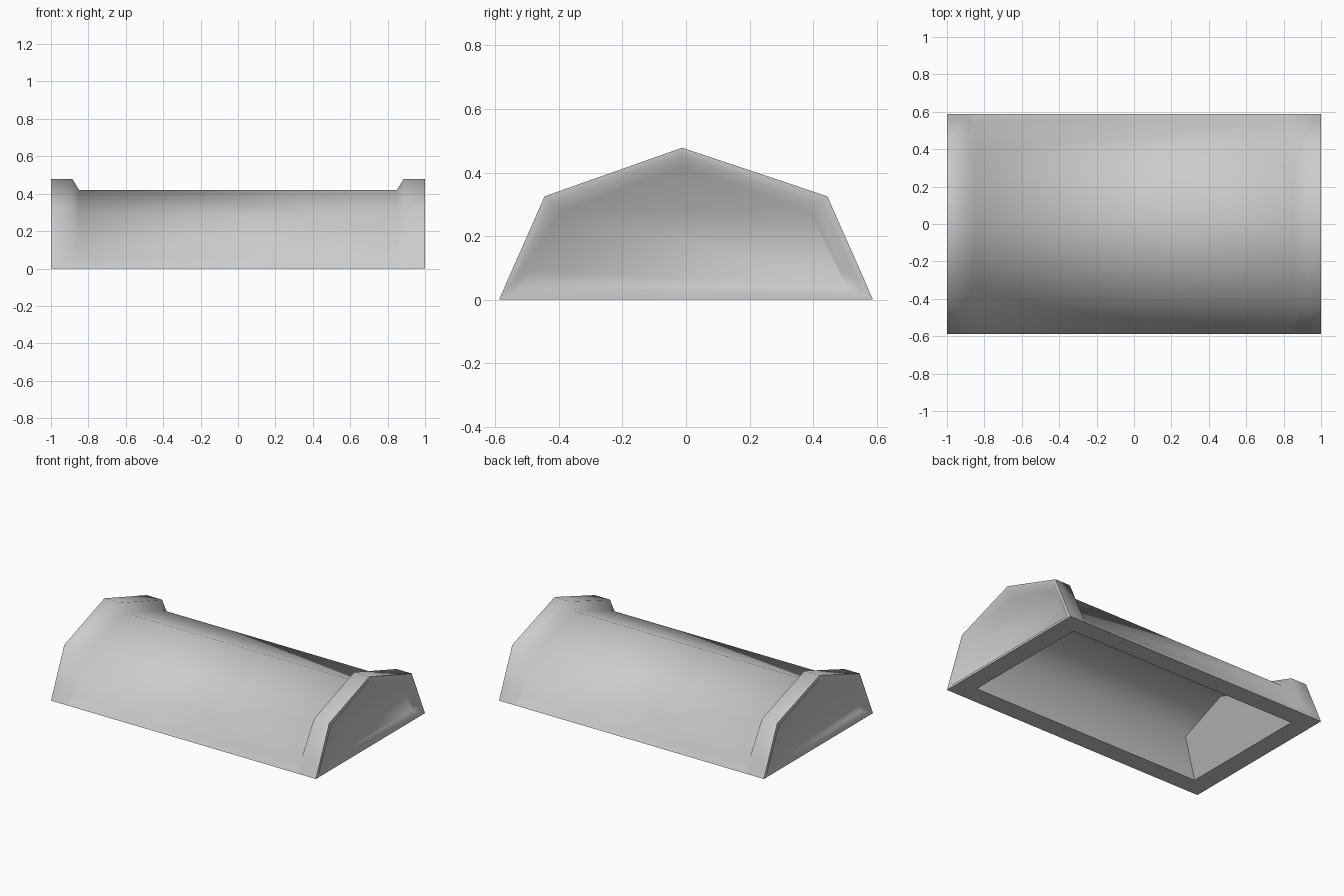
import bpy, bmesh, math

if "Cube" in bpy.data.objects:
    bpy.data.objects.remove(bpy.data.objects["Cube"])

# Half cross-sections (y, z): foot, lower crease, shoulder; plus ridge height
RIDGE_Y = -0.012
def section(foot, crease, shoulder, ridge):
    left = [foot, crease, shoulder]
    return ([(-y, z) for y, z in left] + [(RIDGE_Y, ridge)]
            + [(y, z) for y, z in reversed(left)])

end_band = section((0.588, 0), (0.562, 0.06), (0.445, 0.325), 0.478)
body     = section((0.588, 0), (0.54, 0.06), (0.392, 0.285), 0.42)
rim      = section((0.555, 0.015), (0.536, 0.065), (0.424, 0.303), 0.453)
recess   = section((0.505, 0.042), (0.482, 0.09), (0.39, 0.277), 0.418)

bm = bmesh.new()

def ring(x, pts):
    return [bm.verts.new((x, y, z)) for y, z in pts]

def bridge(a, b, closed=False):
    n = len(a)
    for i in range(n if closed else n - 1):
        j = (i + 1) % n
        bm.faces.new((a[i], a[j], b[j], b[i]))

# Outer shell: flat roof body with a raised band at each end
stations = [(-1, end_band), (-0.885, end_band), (-0.85, body),
            (0.85, body), (0.885, end_band), (1, end_band)]
shell = [ring(x, p) for x, p in stations]
for a, b in zip(shell, shell[1:]):
    bridge(a, b)

# Recessed end panels
for s, outer in ((-1, shell[0]), (1, shell[-1])):
    lip = ring(s, rim)
    floor = ring(s * 0.965, recess)
    bridge(outer, lip, True)
    bridge(lip, floor, True)
    bm.faces.new(floor)

# Hollow underside: opening corners rising to a smaller vault
def cavity_end(s):
    pts = [(0.87, -0.46, 0), (0.73, -0.38, 0.22), (0.70, RIDGE_Y, 0.33),
           (0.73, 0.38, 0.22), (0.87, 0.46, 0)]
    return [bm.verts.new((s * x, y, z)) for x, y, z in pts]

cav_l, cav_r = cavity_end(-1), cavity_end(1)
bridge(cav_l, cav_r)
bm.faces.new(cav_l)
bm.faces.new(cav_r)

# Flat bottom border around the opening
for k in (0, -1):
    bm.faces.new([r[k] for r in shell] + [cav_r[k], cav_l[k]])
for outer, cav in ((shell[0], cav_l), (shell[-1], cav_r)):
    bm.faces.new((outer[0], outer[-1], cav[-1], cav[0]))

bmesh.ops.recalc_face_normals(bm, faces=bm.faces)
mesh = bpy.data.meshes.new("roof_cover")
bm.to_mesh(mesh)
bm.free()
cover = bpy.data.objects.new("roof_cover", mesh)
bpy.context.collection.objects.link(cover)

# Soft shading over the shell, crisp bottom edges
bpy.context.view_layer.objects.active = cover
cover.select_set(True)
bpy.ops.object.shade_smooth_by_angle(angle=math.radians(60))
